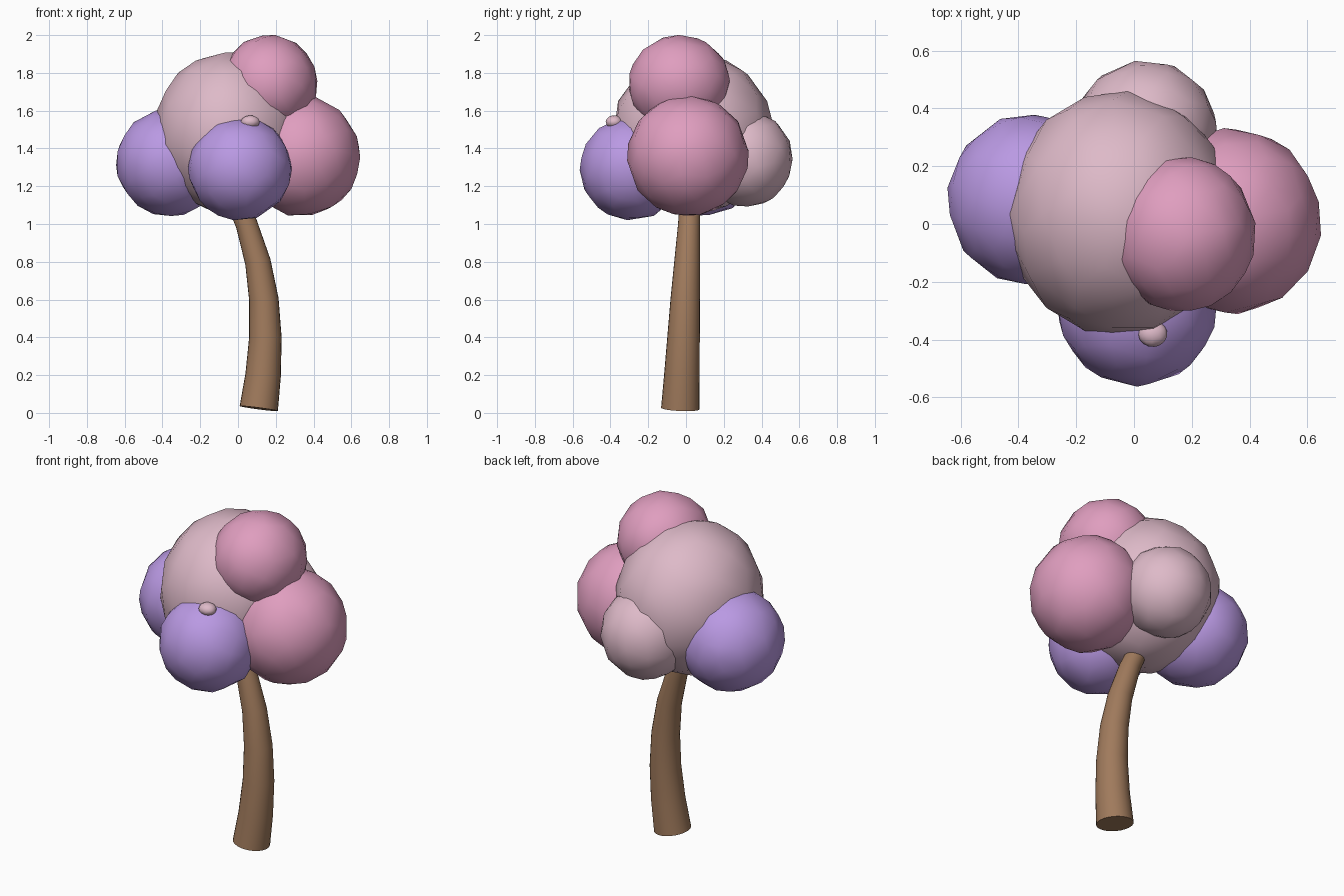
import bpy
import bmesh
from mathutils import Matrix, Vector

cube = bpy.data.objects.get("Cube")
if cube:
    bpy.data.objects.remove(cube, do_unlink=True)


def make_material(name, rgb):
    mat = bpy.data.materials.new(name)
    mat.use_nodes = True
    mat.diffuse_color = (*rgb, 1)
    mat.node_tree.nodes["Principled BSDF"].inputs["Base Color"].default_value = (*rgb, 1)
    return mat


pink = make_material("pink leaves", (0.74, 0.34, 0.52))
pale = make_material("pale pink leaves", (0.73, 0.49, 0.58))
purple = make_material("purple leaves", (0.49, 0.32, 0.77))
brown = make_material("brown bark", (0.35, 0.195, 0.107))


def add_object(name, bm, mat):
    mesh = bpy.data.meshes.new(name)
    bm.to_mesh(mesh)
    bm.free()
    mesh.materials.append(mat)
    obj = bpy.data.objects.new(name, mesh)
    bpy.context.collection.objects.link(obj)
    return obj


def leaf_ball(name, centre, radii, mat, turn=0.0):
    """Soft-shaded, coarsely faceted clump of leaves."""
    bm = bmesh.new()
    place = Matrix.LocRotScale(Vector(centre), None, Vector(radii))
    bmesh.ops.create_icosphere(bm, subdivisions=3, radius=1,
                               matrix=place @ Matrix.Rotation(turn, 4, "X"))
    for face in bm.faces:
        face.smooth = True
    obj = add_object(name, bm, mat)
    thin = obj.modifiers.new("Coarse facets", "DECIMATE")
    thin.ratio = 0.6
    return obj


# Crown of overlapping leaf clumps
leaf_ball("main_crown", (-0.05, 0.035, 1.48), (0.39, 0.425, 0.43), pale)
leaf_ball("top_clump", (0.165, -0.035, 1.74), (0.255, 0.27, 0.26), pink, 0.4)
leaf_ball("left_clump", (0.335, 0.01, 1.36), (0.312, 0.32, 0.32), pink, 0.2)
leaf_ball("right_clump", (-0.36, 0.085, 1.325), (0.285, 0.295, 0.285), purple, 0.7)
leaf_ball("front_clump", (0.01, -0.285, 1.295), (0.275, 0.275, 0.275), purple, 0.3)
leaf_ball("back_clump", (0.04, 0.315, 1.345), (0.25, 0.25, 0.255), pale, 0.5)
leaf_ball("small_bud", (0.065, -0.38, 1.54), (0.05, 0.045, 0.035), pale)

# Curved tapering trunk: centre points with radii
path = [((0.11, -0.03, 0.023), 0.102), ((0.133, -0.022, 0.2), 0.094),
        ((0.145, -0.013, 0.4), 0.086), ((0.137, -0.004, 0.6), 0.078),
        ((0.105, 0.006, 0.8), 0.068), ((0.045, 0.016, 1.0), 0.058),
        ((-0.02, 0.022, 1.15), 0.053)]
points = [Vector(p) for p, _ in path]
SIDES = 24
bm = bmesh.new()
rings = []
for i, (point, (_, radius)) in enumerate(zip(points, path)):
    along = points[min(i + 1, len(points) - 1)] - points[max(i - 1, 0)]
    spin = Vector((0, 0, 1)).rotation_difference(along)
    place = Matrix.LocRotScale(point, spin, None)
    rings.append(bmesh.ops.create_circle(bm, segments=SIDES, radius=radius,
                                         matrix=place)["verts"])
for low, high in zip(rings, rings[1:]):
    for k in range(SIDES):
        n = (k + 1) % SIDES
        bm.faces.new((low[k], low[n], high[n], high[k])).smooth = True
for ring in (rings[0], rings[-1]):
    bm.faces.new(ring)
bmesh.ops.recalc_face_normals(bm, faces=bm.faces)
trunk = add_object("trunk", bm, brown)
bpy.ops.object.select_all(action="DESELECT")
trunk.select_set(True)
bpy.context.view_layer.objects.active = trunk
bpy.ops.object.shade_smooth_by_angle()
